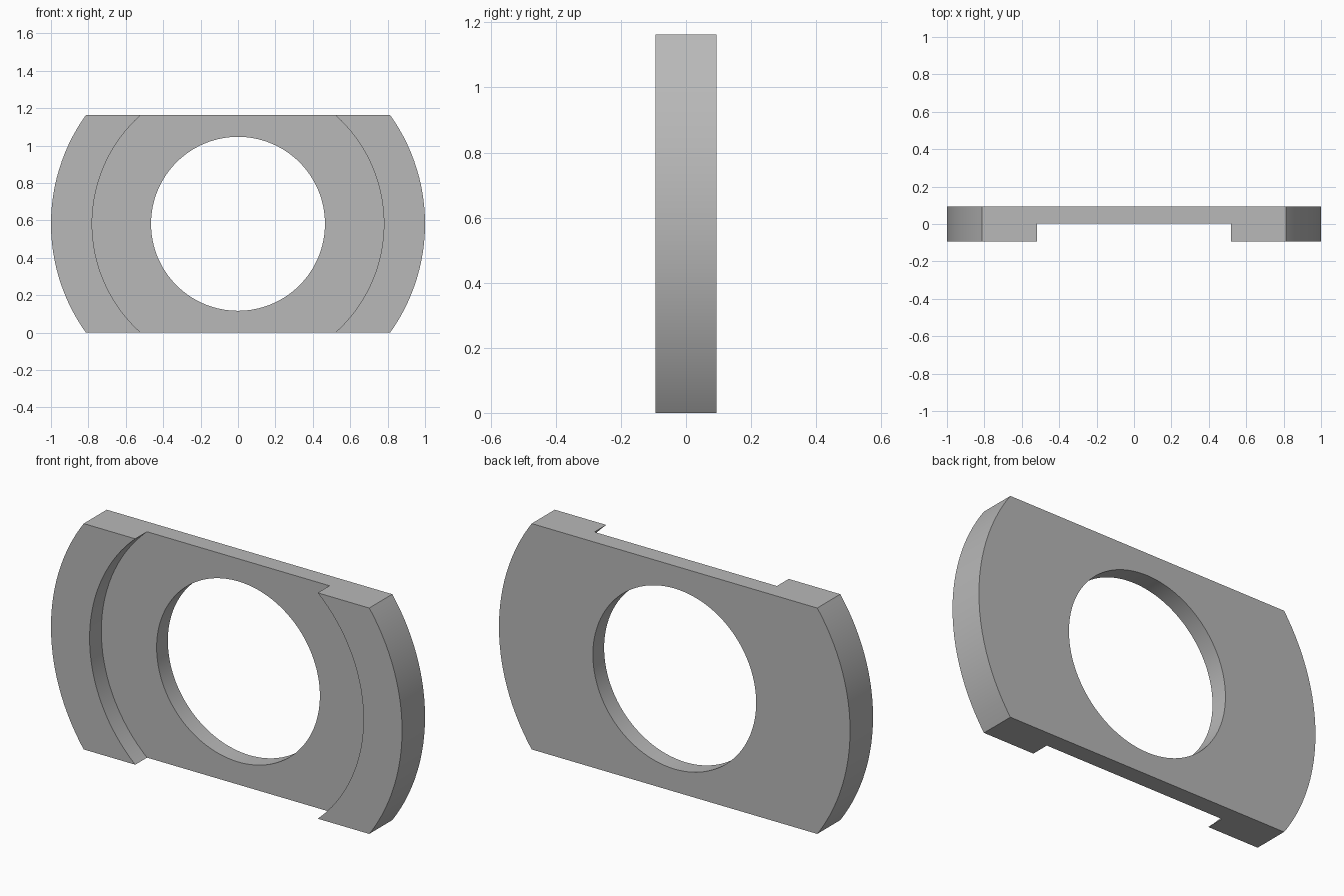
import bpy
import math

OUTER_R, RECESS_R, HOLE_R = 1.0, 0.78, 0.465
HEIGHT, THICK = 1.163, 0.187
MID = HEIGHT / 2

if "Cube" in bpy.data.objects:
    bpy.data.objects.remove(bpy.data.objects["Cube"], do_unlink=True)

grey = bpy.data.materials.new("plain grey")
grey.use_nodes = True
colour = (0.48, 0.48, 0.48, 1)
grey.diffuse_color = colour
grey.node_tree.nodes["Principled BSDF"].inputs["Base Color"].default_value = colour


def disc(name, radius, y_front, y_back):
    """Round solid whose axis runs front to back."""
    bpy.ops.mesh.primitive_cylinder_add(
        vertices=128, radius=radius, depth=y_back - y_front,
        location=(0, (y_front + y_back) / 2, MID), rotation=(math.pi / 2, 0, 0))
    ob = bpy.context.object
    ob.name = name
    ob.data.materials.append(grey)
    return ob


def cut(target, tool, operation):
    """Apply a boolean and discard its tool."""
    tool.hide_render = True
    mod = target.modifiers.new(tool.name, "BOOLEAN")
    mod.operation, mod.solver, mod.object = operation, "EXACT", tool
    bpy.ops.object.select_all(action="DESELECT")
    target.select_set(True)
    bpy.context.view_layer.objects.active = target
    bpy.ops.object.modifier_apply(modifier=mod.name)
    bpy.data.objects.remove(tool, do_unlink=True)


# Round plate
plate = disc("flanged_plate", OUTER_R, -THICK / 2, THICK / 2)

# Flat top and bottom edges
bpy.ops.mesh.primitive_cube_add(size=1, location=(0, 0, MID))
band = bpy.context.object
band.name = "flat_edge_band"
band.scale = (3, 1, HEIGHT)
band.data.materials.append(grey)
cut(plate, band, "INTERSECT")

# Front recess, half the thickness deep, and the through hole
cut(plate, disc("recess_cutter", RECESS_R, -0.5, 0.002), "DIFFERENCE")
cut(plate, disc("hole_cutter", HOLE_R, -0.5, 0.5), "DIFFERENCE")

# Smooth curved walls, crisp edges
bpy.ops.object.transform_apply(location=True, rotation=True, scale=True)
bpy.ops.object.shade_smooth_by_angle(angle=math.radians(30))
